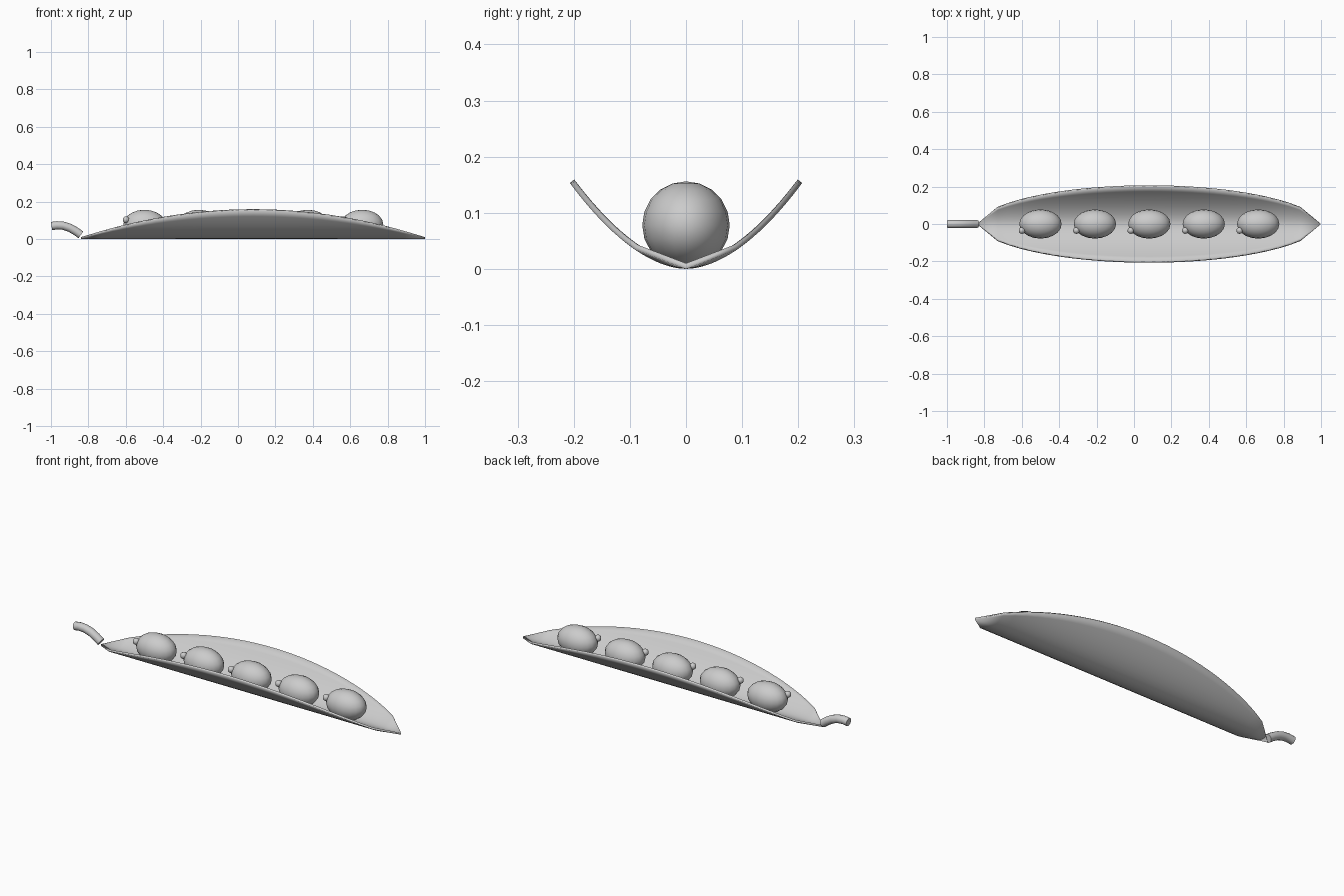
import bpy, bmesh, math
from mathutils import Vector, Matrix

if "Cube" in bpy.data.objects:
    bpy.data.objects.remove(bpy.data.objects["Cube"])

grey = bpy.data.materials.new("pale grey")
grey.diffuse_color = (0.6, 0.6, 0.6, 1)
grey.use_nodes = True
grey.node_tree.nodes["Principled BSDF"].inputs["Base Color"].default_value = grey.diffuse_color


def add_object(name, bm, angle=None):
    mesh = bpy.data.meshes.new(name)
    bmesh.ops.recalc_face_normals(bm, faces=bm.faces) if name != "pod" else None
    bm.to_mesh(mesh)
    bm.free()
    mesh.materials.append(grey)
    ob = bpy.data.objects.new(name, mesh)
    bpy.context.collection.objects.link(ob)
    bpy.ops.object.select_all(action='DESELECT')
    ob.select_set(True)
    bpy.context.view_layer.objects.active = ob
    bpy.ops.object.shade_smooth_by_angle(angle=math.radians(angle or 50))
    return ob


# open pod: a boat-shaped sheet, thickened upwards
CX, HALF, WIDTH, HEIGHT = 0.08, 0.92, 0.207, 0.153
N, M = 28, 16
us = [-1] + [-0.88 + 1.76 * i / N for i in range(N + 1)] + [1]
bm = bmesh.new()
rows = []
for u in us:
    f = max(0, 1 - u * u)
    row = []
    for j in range(M + 1):
        s = -1 + 2 * j / M
        row.append(bm.verts.new((CX + HALF * u, WIDTH * f ** 0.55 * s,
                                 HEIGHT * f * abs(s) ** 1.8)))
    rows.append(row)
for a, b in zip(rows, rows[1:]):
    for j in range(M):
        bm.faces.new((a[j], b[j], b[j + 1], a[j + 1]))
bmesh.ops.remove_doubles(bm, verts=bm.verts, dist=1e-5)
pod = add_object("pod", bm)
sol = pod.modifiers.new("thickness", 'SOLIDIFY')
sol.thickness = 0.01
sol.offset = 1

# peas, each with a small nub on its left front side
for i in range(5):
    c = Vector((-0.5 + 0.291 * i, 0, 0.078))
    bm = bmesh.new()
    bmesh.ops.create_uvsphere(bm, u_segments=20, v_segments=10, radius=1,
                              matrix=Matrix.Translation(c) @ Matrix.Diagonal((0.113, 0.078, 0.078, 1)))
    add_object(f"pea_{i + 1}", bm)
    bm = bmesh.new()
    bmesh.ops.create_uvsphere(bm, u_segments=10, v_segments=8, radius=0.018,
                              matrix=Matrix.Translation(c + Vector((-0.099, -0.035, 0.025))))
    add_object(f"pea_nub_{i + 1}", bm)

# curved stem: a round tube swept along a short path
path = [(-0.84, 0.022), (-0.868, 0.042), (-0.9, 0.06), (-0.935, 0.071), (-0.968, 0.073), (-0.997, 0.069)]
R, SIDES = 0.022, 12
bm = bmesh.new()
rings = []
for i, (x, z) in enumerate(path):
    a, b = path[max(i - 1, 0)], path[min(i + 1, len(path) - 1)]
    t = Vector((b[0] - a[0], 0, b[1] - a[1])).normalized()
    n = Vector((-t.z, 0, t.x))
    rings.append([bm.verts.new(Vector((x, 0, z)) + R * (math.cos(k * math.tau / SIDES) * n
                  + math.sin(k * math.tau / SIDES) * Vector((0, 1, 0)))) for k in range(SIDES)])
for a, b in zip(rings, rings[1:]):
    for k in range(SIDES):
        m = (k + 1) % SIDES
        bm.faces.new((a[k], a[m], b[m], b[k]))
bm.faces.new(rings[0])
bm.faces.new(rings[-1])
add_object("stem", bm)
